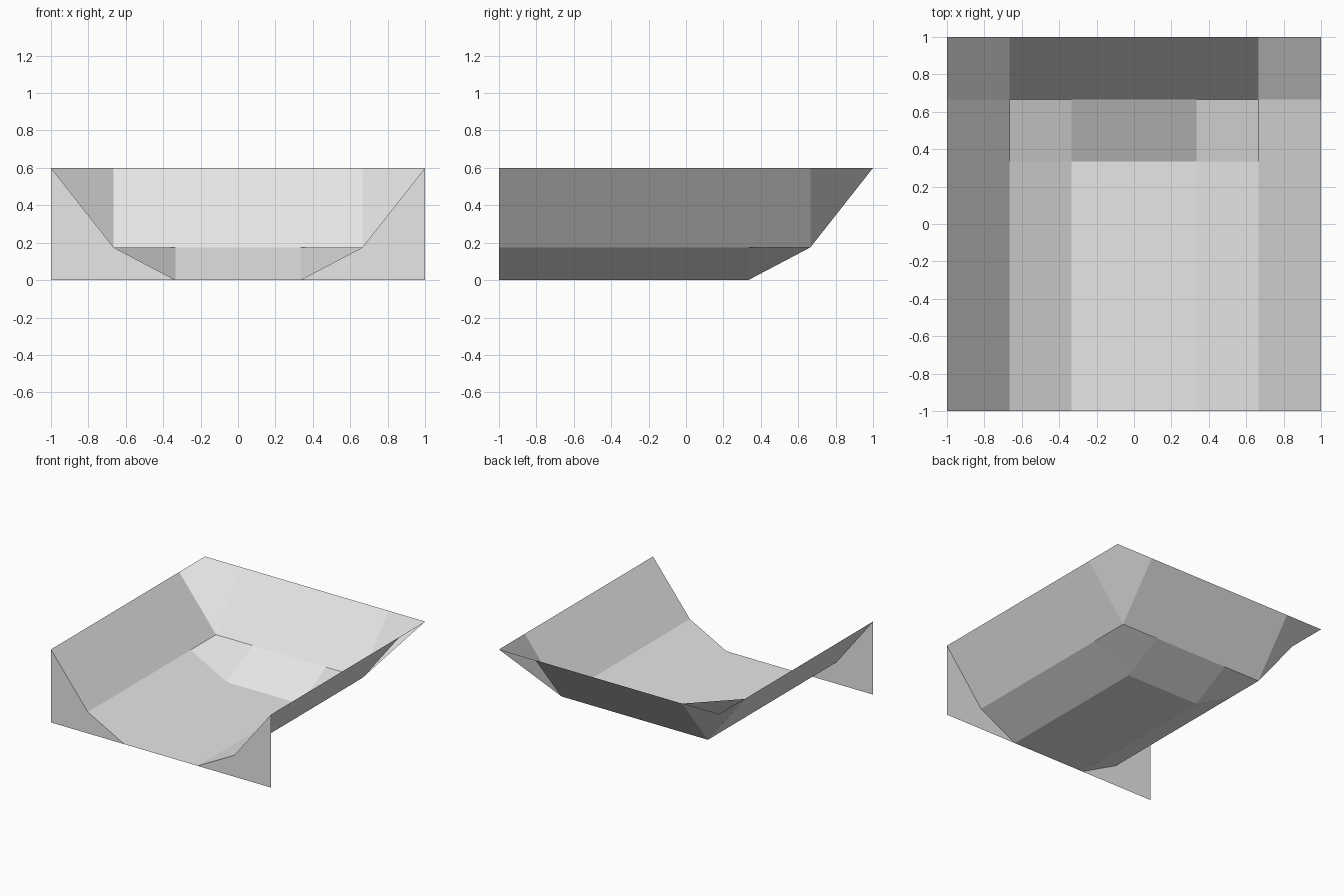
import bpy
import bmesh

if "Cube" in bpy.data.objects:
    bpy.data.objects.remove(bpy.data.objects["Cube"], do_unlink=True)

# One plain grey for everything
grey = bpy.data.materials.new("light grey")
grey.use_nodes = True
colour = (0.8, 0.8, 0.8, 1)
grey.diffuse_color = colour
grey.node_tree.nodes["Principled BSDF"].inputs["Base Color"].default_value = colour

# Slope stations: distance from the centre -> height
INNER, MIDDLE, OUTER = 0.333, 0.665, 1.0
HEIGHT = {INNER: 0.0, MIDDLE: 0.175, OUTER: 0.6}


def make_object(name, bm):
    mesh = bpy.data.meshes.new(name)
    bm.to_mesh(mesh)
    bm.free()
    mesh.materials.append(grey)
    obj = bpy.data.objects.new(name, mesh)
    bpy.context.collection.objects.link(obj)
    return obj


# Basin: the floor rises in two slopes to the sides and the back
xs = [-OUTER, -MIDDLE, -INNER, INNER, MIDDLE, OUTER]
ys = [-OUTER, INNER, MIDDLE, OUTER]
bm = bmesh.new()
rows = []
for y in ys:
    back = HEIGHT[y] if y > 0 else 0.0
    rows.append([bm.verts.new((x, y, max(HEIGHT[abs(x)], back))) for x in xs])
for j in range(len(ys) - 1):
    for i in range(len(xs) - 1):
        quad = [rows[j][i], rows[j][i + 1], rows[j + 1][i + 1], rows[j + 1][i]]
        # Turn the fold of the lower corner so its top stays level
        if xs[i] == INNER and ys[j] == INNER:
            quad = quad[1:] + quad[:1]
        bm.faces.new(quad)
make_object("basin", bm)

# Front plates: close the gap between the side slopes and the ground
for name, side in (("right_front_plate", -1), ("left_front_plate", 1)):
    bm = bmesh.new()
    outline = [(OUTER, 0)] + [(x, HEIGHT[x]) for x in (OUTER, MIDDLE, INNER)]
    verts = [bm.verts.new((side * x, -OUTER, z)) for x, z in outline]
    bm.faces.new(verts if side < 0 else verts[::1])
    bm.normal_update()
    for face in bm.faces:
        if face.normal.y > 0:
            face.normal_flip()
    make_object(name, bm)
